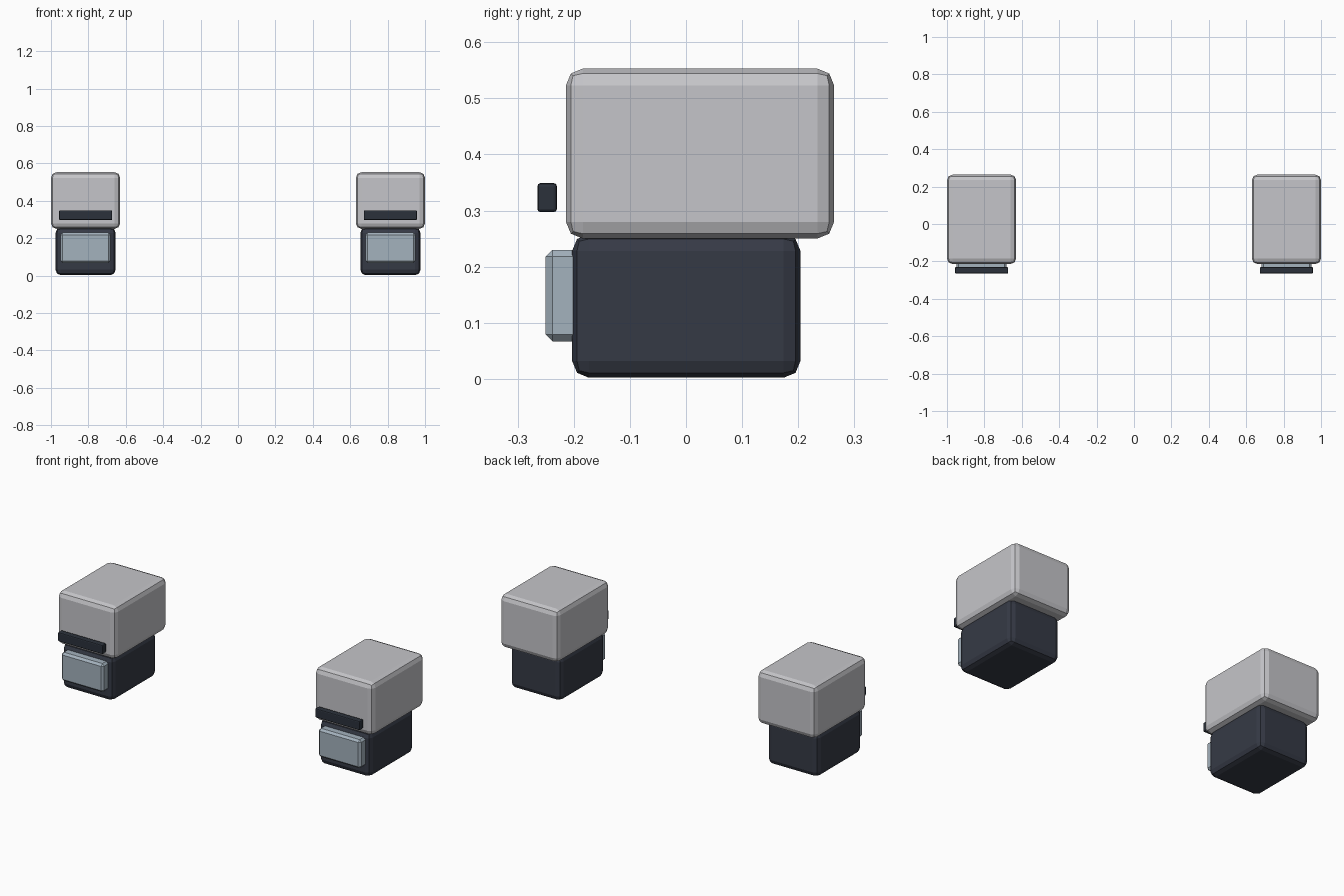
import bpy, bmesh

if "Cube" in bpy.data.objects:
    bpy.data.objects.remove(bpy.data.objects["Cube"])


def material(name, rgb):
    m = bpy.data.materials.new(name)
    m.diffuse_color = (*rgb, 1.0)
    m.use_nodes = True
    m.node_tree.nodes["Principled BSDF"].inputs["Base Color"].default_value = m.diffuse_color
    return m


shell_grey = material("shell light grey", (0.56, 0.56, 0.585))
base_navy = material("base dark slate", (0.036, 0.042, 0.060))
trim_dark = material("trim dark slate", (0.024, 0.031, 0.044))
panel_blue = material("panel pale blue", (0.37, 0.445, 0.51))


def block(name, x, y, z, mat, bevel, segments):
    """Chamfered box from (min, max) ranges on each axis."""
    bm = bmesh.new()
    bmesh.ops.create_cube(bm, size=1.0)
    for v in bm.verts:
        v.co = [r[0] + (c + 0.5) * (r[1] - r[0]) for c, r in zip(v.co, (x, y, z))]
    bmesh.ops.bevel(bm, geom=bm.edges[:], offset=bevel, segments=segments,
                    profile=0.5, affect='EDGES')
    bmesh.ops.recalc_face_normals(bm, faces=bm.faces[:])
    mesh = bpy.data.meshes.new(name)
    bm.to_mesh(mesh)
    bm.free()
    mesh.materials.append(mat)
    bpy.context.collection.objects.link(bpy.data.objects.new(name, mesh))


# name, half width, y range, z range, material, bevel, segments
parts = [
    ("upper_shell", 0.185, (-0.214, 0.264), (0.250, 0.553), shell_grey, 0.030, 2),
    ("lower_base", 0.161, (-0.203, 0.204), (0.002, 0.258), base_navy, 0.030, 2),
    ("front_panel", 0.134, (-0.250, -0.180), (0.067, 0.230), panel_blue, 0.012, 1),
    ("front_strip", 0.142, (-0.265, -0.230), (0.297, 0.349), trim_dark, 0.006, 2),
]

# Matching left and right units
for side, cx in (("left", -0.815), ("right", 0.815)):
    for name, hw, y, z, mat, bevel, seg in parts:
        block(f"{side}_{name}", (cx - hw, cx + hw), y, z, mat, bevel, seg)
